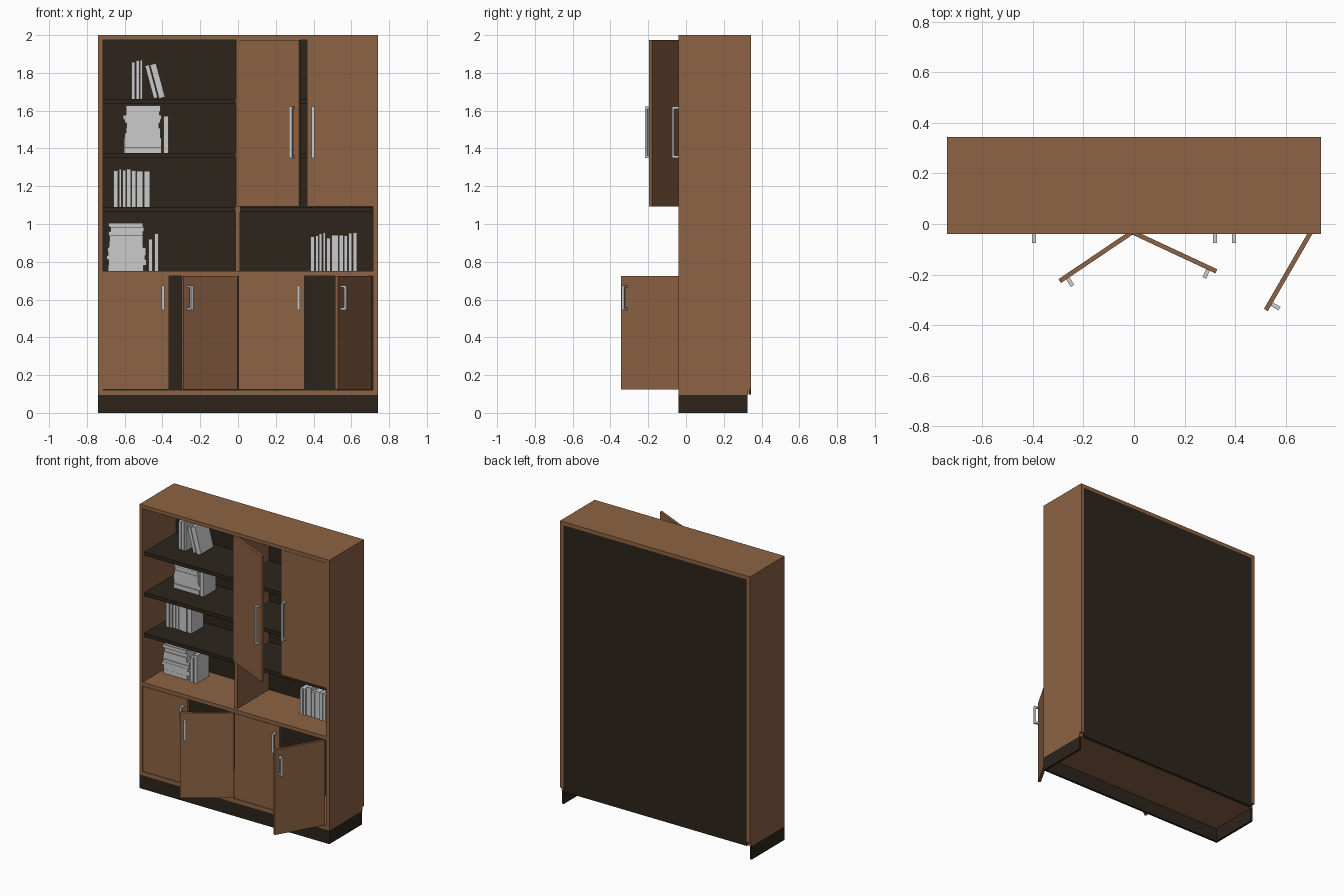
import bpy, bmesh, random
from math import radians
from mathutils import Matrix, Vector

if "Cube" in bpy.data.objects:
    bpy.data.objects.remove(bpy.data.objects["Cube"])

random.seed(4)


def material(name, rgb):
    m = bpy.data.materials.new(name)
    m.diffuse_color = (*rgb, 1)
    m.use_nodes = True
    m.node_tree.nodes["Principled BSDF"].inputs["Base Color"].default_value = m.diffuse_color
    return m


WOOD = material("wood", (0.27, 0.125, 0.058))
DARK = material("dark_wood", (0.026, 0.018, 0.012))
METAL = material("metal", (0.6, 0.62, 0.64))


def boxes(name, ranges, mat=None, matrix=Matrix()):
    """One object from (x0, x1, y0, y1, z0, z1) boxes."""
    bm = bmesh.new()
    for x0, x1, y0, y1, z0, z1 in ranges:
        mid = Vector((x0 + x1, y0 + y1, z0 + z1)) / 2
        bmesh.ops.create_cube(bm, size=1, matrix=Matrix.Translation(mid)
                              @ Matrix.Diagonal((x1 - x0, y1 - y0, z1 - z0, 1)))
    me = bpy.data.meshes.new(name)
    bm.to_mesh(me)
    bm.free()
    if mat:
        me.materials.append(mat)
    ob = bpy.data.objects.new(name, me)
    ob.matrix_world = matrix
    bpy.context.collection.objects.link(ob)
    return ob


W, IN, F, B = 0.74, 0.715, -0.04, 0.345   # half width, inner half width, front, back

# carcass
boxes("top_panel", [(-W, W, F, B, 1.975, 2.0)], WOOD)
boxes("bottom_panel", [(-W, W, F, 0.328, 0.095, 0.122)], WOOD)
for side, s in (("left", -1), ("right", 1)):
    a, b = sorted((s * IN, s * W))
    boxes(side + "_side_panel", [(a, b, F, B, 0.122, 1.975)], WOOD)
boxes("counter", [(-IN, IN, F, 0.33, 0.726, 0.752)], WOOD)
boxes("back_panel", [(-IN, IN, 0.33, B, 0.097, 1.975)], DARK)
boxes("upper_divider", [(-0.013, 0.01, -0.02, 0.33, 0.752, 1.975)], WOOD)
boxes("lower_divider", [(-0.013, 0.01, -0.02, 0.33, 0.122, 0.726)], DARK)

# plinth: front board and two returns, open at the back
boxes("plinth", [(-0.725, 0.725, F, -0.025, 0, 0.095),
                 (-W, -0.725, F, 0.325, 0, 0.095),
                 (0.725, W, F, 0.325, 0, 0.095)], DARK)

# shelves in both upper bays
for i, z in enumerate((1.09, 1.377, 1.663)):
    boxes(f"left_shelf_{i + 1}", [(-IN, -0.013, -0.02, 0.33, z - 0.026, z)], DARK)
    boxes(f"right_shelf_{i + 1}", [(0.01, IN, -0.02, 0.33, z - 0.026, z)], DARK)

# doors: name, hinge x, hinge y, width, direction from hinge, opening, z range, handle z range
LOW, LOWH = (0.125, 0.724), (0.545, 0.675)
UP, UPH = (1.092, 1.974), (1.35, 1.622)
T = 0.009
for name, hx, hy, w, d, ang, (z0, z1), (h0, h1) in (
        ("lower_door_1", -0.714, F + T, 0.35, 1, 0, LOW, LOWH),
        ("lower_door_2", -0.008, -0.033, 0.345, -1, 34, LOW, LOWH),
        ("lower_door_3", 0.002, F + T, 0.35, 1, 0, LOW, LOWH),
        ("lower_door_4", 0.698, -0.036, 0.352, -1, 60, LOW, LOWH),
        ("upper_door_1", -0.005, -0.033, 0.365, 1, -25, UP, UPH),
        ("upper_door_2", 0.714, F + T, 0.35, -1, 0, UP, UPH)):
    m = Matrix.Translation((hx, hy, 0)) @ Matrix.Rotation(radians(ang), 4, 'Z')
    a, b = sorted((0, d * w))
    boxes(name, [(a, b, -T, T, z0, z1)], WOOD, m)
    c = d * (w - 0.032)
    x0, x1 = c - 0.008, c + 0.008
    boxes(name + "_handle", [(x0, x1, -T - 0.035, -T - 0.023, h0, h1),
                             (x0, x1, -T - 0.023, -T, h0, h0 + 0.012),
                             (x0, x1, -T - 0.023, -T, h1 - 0.012, h1)], METAL, m)


# standing books: (x start, width, height)
def row(name, z, books):
    for i, (x, w, h) in enumerate(books):
        y = 0.14 + random.uniform(0, 0.012)
        boxes(f"{name}_{i + 1}", [(x, x + w, y, 0.28, z, z + h)])


row("top_shelf_book", 1.663, [(-0.565, 0.021, 0.195), (-0.541, 0.02, 0.202), (-0.518, 0.013, 0.205)])
row("second_shelf_book", 1.377, [(-0.395, 0.028, 0.195)])
row("third_shelf_book", 1.09, [(-0.66, 0.024, 0.193), (-0.631, 0.014, 0.2), (-0.612, 0.02, 0.195),
                               (-0.59, 0.023, 0.2), (-0.564, 0.024, 0.192), (-0.537, 0.034, 0.19),
                               (-0.498, 0.033, 0.19)])
row("counter_left_book", 0.752, [(-0.474, 0.022, 0.168), (-0.443, 0.022, 0.197)])
row("counter_right_book", 0.752, [(0.384, 0.021, 0.183), (0.409, 0.017, 0.187), (0.43, 0.016, 0.198),
                                  (0.449, 0.015, 0.202), (0.468, 0.022, 0.175), (0.494, 0.038, 0.19),
                                  (0.536, 0.022, 0.19), (0.561, 0.02, 0.187), (0.584, 0.02, 0.2),
                                  (0.609, 0.021, 0.202)])

# two books leaning left
for i, (x, w, h) in enumerate(((-0.446, 0.022, 0.18), (-0.418, 0.033, 0.185))):
    boxes(f"leaning_book_{i + 1}", [(0, w, 0.14, 0.28, 0, h)], None,
          Matrix.Translation((x, 0, 1.664)) @ Matrix.Rotation(radians(-15), 4, 'Y'))

# lying stacks of books
for name, xc, z, height in (("second_shelf_stack", -0.505, 1.377, 0.25),
                            ("counter_stack", -0.59, 0.752, 0.253)):
    n = 10
    t = [random.uniform(0.7, 1.3) for _ in range(n)]
    for i in range(n):
        th = t[i] * height / sum(t)
        half = random.uniform(0.086, 0.102)
        x = xc + random.uniform(-0.005, 0.005)
        y = 0.14 + random.uniform(0, 0.015)
        boxes(f"{name}_book_{i + 1}", [(x - half, x + half, y, y + 0.135, z, z + th)])
        z += th
